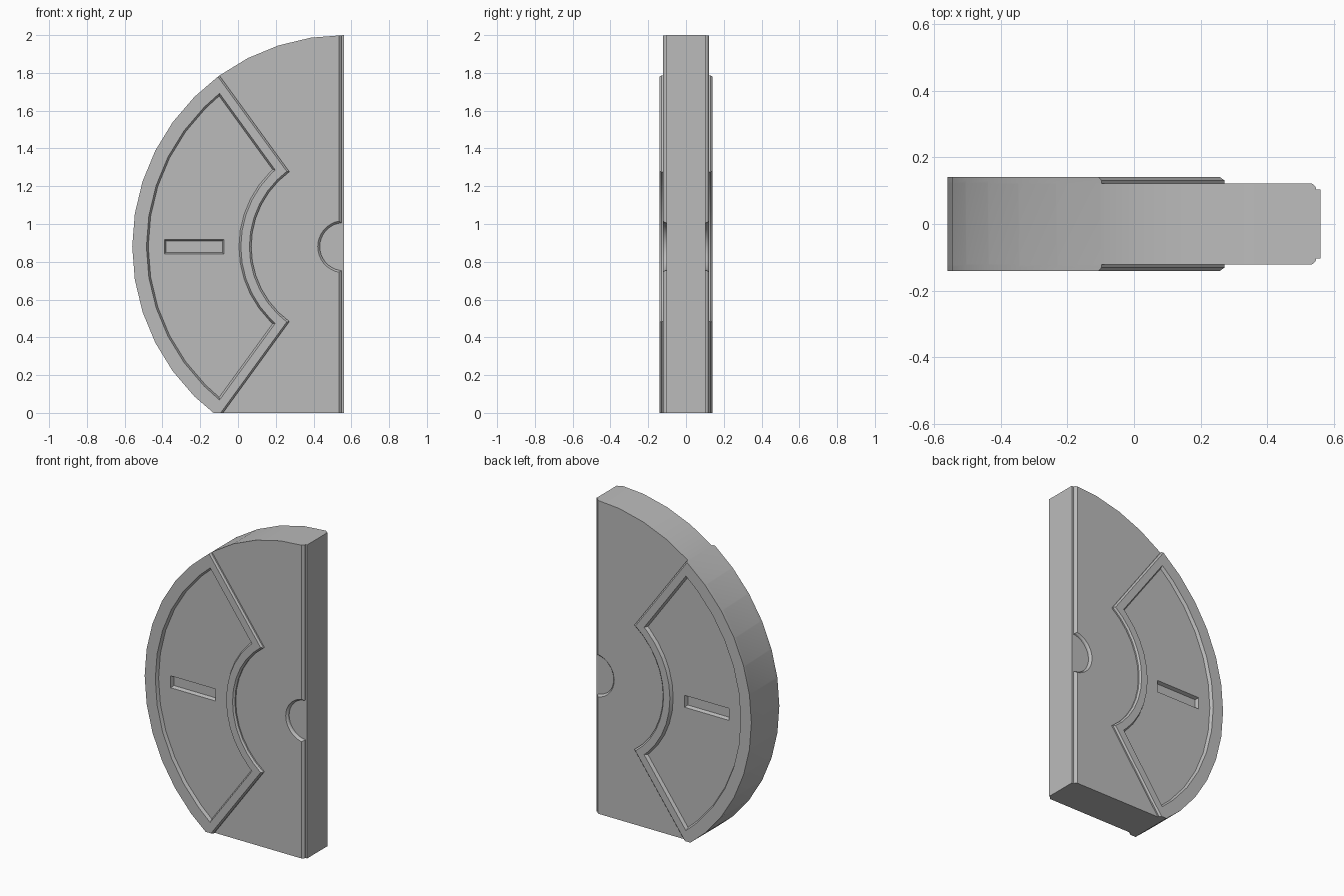
import bpy, bmesh, math

if "Cube" in bpy.data.objects:
    bpy.data.objects.remove(bpy.data.objects["Cube"])

CX, CZ, R = 0.56, 0.88, 1.12      # disc centre and radius
BODY, RAISED, STEP = 0.122, 0.141, 0.103   # half thicknesses
HALF = 54                         # half angle of the raised sector

grey = bpy.data.materials.new("grey")
grey.diffuse_color = (0.5, 0.5, 0.5, 1)
grey.use_nodes = True
grey.node_tree.nodes["Principled BSDF"].inputs["Base Color"].default_value = grey.diffuse_color


def polar(r, a):
    """Point at angle a (degrees) measured up from the -x direction."""
    a = math.radians(a)
    return (CX - r * math.cos(a), CZ + r * math.sin(a))


def arc(r, end, step=9):
    n = math.ceil(end / step - 1e-6) - 1
    return [polar(r, a) for a in [-end] + [i * step for i in range(-n, n + 1)] + [end]]


def sector(r_in, r_out, d):
    """Ring sector whose straight sides are moved inward by d."""
    end = lambda r: HALF - math.degrees(math.asin(d / r))
    return arc(r_out, end(r_out)) + arc(r_in, end(r_in))[::-1]


def rect(x0, x1, z0, z1):
    return [(x0, z0), (x1, z0), (x1, z1), (x0, z1)]


def loft(name, layers):
    """Solid through (y, outline) layers with equal point counts."""
    bm = bmesh.new()
    rings = [[bm.verts.new((x, y, z)) for x, z in pts] for y, pts in layers]
    n = len(rings[0])
    for a, b in zip(rings, rings[1:]):
        for i in range(n):
            j = (i + 1) % n
            bm.faces.new((a[i], a[j], b[j], b[i]))
    bm.faces.new(rings[0])
    bm.faces.new(rings[-1])
    bmesh.ops.recalc_face_normals(bm, faces=bm.faces)
    me = bpy.data.meshes.new(name)
    bm.to_mesh(me)
    bm.free()
    me.materials.append(grey)
    ob = bpy.data.objects.new(name, me)
    bpy.context.collection.objects.link(ob)
    return ob


def combine(target, tool, op):
    mod = target.modifiers.new(op, 'BOOLEAN')
    mod.operation, mod.solver, mod.object = op, 'EXACT', tool
    bpy.context.view_layer.objects.active = target
    bpy.ops.object.modifier_apply(modifier=mod.name)
    bpy.data.objects.remove(tool)


# Half disc body
half_disc = arc(R, 90)
body = loft("half_disc_body", [(-BODY, half_disc), (BODY, half_disc)])

# Raised sector, chamfered on its inner arc and straight sides
low, top = sector(0.49, R, 0), sector(0.50, R, 0.01)
combine(body, loft("raised_sector", [(-RAISED, top), (-RAISED + 0.01, low),
                                     (RAISED - 0.01, low), (RAISED, top)]), 'UNION')

# Flat bottom
combine(body, loft("bottom_cutter", [(-1, rect(-2, 2, -2, 0)), (1, rect(-2, 2, -2, 0))]),
        'DIFFERENCE')


def hub(r):
    return [(CX + r * math.cos(math.radians(a)), CZ + r * math.sin(math.radians(a)))
            for a in range(0, 360, 10)]


# Recesses on front and back: panel, slot, stepped straight edge, hub
for s in (-1, 1):
    cuts = [
        ("panel_cutter", [(0.122, sector(0.555, 1.035, 0.065)),
                          (0.141, sector(0.545, 1.045, 0.055)),
                          (0.2, sector(0.545, 1.045, 0.055))]),
        ("slot_cutter", [(0.100, rect(-0.382, -0.083, 0.85, 0.91)),
                         (0.122, rect(-0.39, -0.075, 0.842, 0.918)),
                         (0.2, rect(-0.39, -0.075, 0.842, 0.918))]),
        ("edge_cutter", [(STEP, rect(0.548, 1, -1, 3)), (0.113, rect(0.545, 1, -1, 3)),
                         (BODY, rect(0.534, 1, -1, 3)), (0.2, rect(0.534, 1, -1, 3))]),
        ("hub_cutter", [(STEP, hub(0.127)), (0.113, hub(0.129)),
                        (BODY, hub(0.138)), (0.2, hub(0.138))]),
    ]
    for name, layers in cuts:
        combine(body, loft(name, [(s * y, p) for y, p in layers]), 'DIFFERENCE')

# Smooth the curved rims, keep the edges sharp
bpy.ops.object.select_all(action='DESELECT')
body.select_set(True)
bpy.context.view_layer.objects.active = body
bpy.ops.object.shade_smooth_by_angle(angle=math.radians(25))
